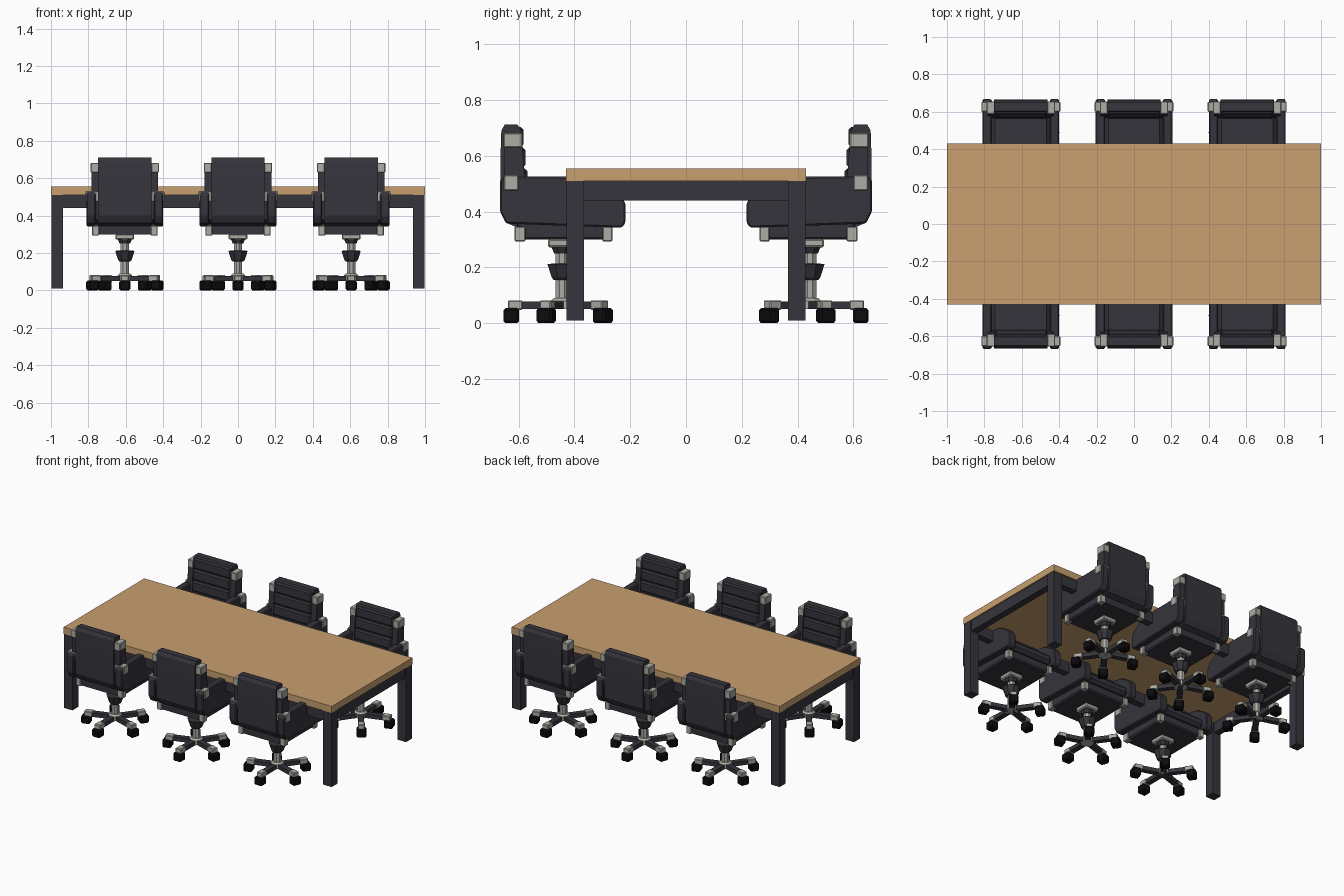
import bpy, bmesh, math
from mathutils import Matrix, Vector

if "Cube" in bpy.data.objects:
    bpy.data.objects.remove(bpy.data.objects["Cube"])


def mat(name, r, g, b):
    m = bpy.data.materials.new(name)
    m.diffuse_color = (r, g, b, 1)
    m.use_nodes = True
    m.node_tree.nodes["Principled BSDF"].inputs["Base Color"].default_value = m.diffuse_color
    return m


WOOD = mat("warm wood", 0.58, 0.35, 0.16)
DARK = mat("dark slate", 0.036, 0.035, 0.045)
METAL = mat("light metal", 0.42, 0.42, 0.38)
BLACK = mat("caster black", 0.004, 0.004, 0.005)


def finish(bm, name, m, bevel=0.0):
    if bevel:
        bmesh.ops.bevel(bm, geom=bm.edges[:], offset=bevel, segments=1, affect='EDGES')
    bmesh.ops.recalc_face_normals(bm, faces=bm.faces[:])
    me = bpy.data.meshes.new(name)
    bm.to_mesh(me)
    bm.free()
    me.materials.append(m)
    ob = bpy.data.objects.new(name, me)
    bpy.context.collection.objects.link(ob)
    return ob


def add_box(bm, x, y, z, turn=None):
    vs = bmesh.ops.create_cube(bm, size=1)["verts"]
    for v in vs:
        v.co = Vector((x[0] + (v.co.x + .5) * (x[1] - x[0]),
                       y[0] + (v.co.y + .5) * (y[1] - y[0]),
                       z[0] + (v.co.z + .5) * (z[1] - z[0])))
        if turn:
            v.co = turn @ v.co


def boxes(name, m, specs, bevel=0.0, mirror=False, turns=(None,)):
    bm = bmesh.new()
    for x, y, z in specs:
        for t in turns:
            add_box(bm, x, y, z, t)
            if mirror:
                add_box(bm, (-x[1], -x[0]), y, z, t)
    return finish(bm, name, m, bevel)


def profile(name, m, pts, spans, bevel=0.0):
    """Extrude a (y, z) outline over each x span."""
    bm = bmesh.new()
    for x0, x1 in spans:
        f = bm.faces.new([bm.verts.new((x0, y, z)) for y, z in pts])
        r = bmesh.ops.extrude_face_region(bm, geom=[f])
        for v in r["geom"]:
            if isinstance(v, bmesh.types.BMVert):
                v.co.x = x1
    return finish(bm, name, m, bevel)


def lathe(name, m, pts, n=8):
    bm = bmesh.new()
    rings = [[bm.verts.new((r * math.cos(math.tau * (i + .5) / n), r * math.sin(math.tau * (i + .5) / n), z))
              for i in range(n)] for r, z in pts]
    for a, b in zip(rings, rings[1:]):
        for i in range(n):
            bm.faces.new((a[i], a[(i + 1) % n], b[(i + 1) % n], b[i]))
    bm.faces.new(rings[0])
    bm.faces.new(rings[-1])
    return finish(bm, name, m)


# Table
boxes("table_top", WOOD, [((-1, 1), (-.43, .43), (.51, .555))])
boxes("table_legs", DARK, [((.935, .998), (.365, .428), (.01, .51)),
                           ((.935, .998), (-.428, -.365), (.01, .51))], mirror=True)
boxes("table_side_aprons", DARK, [((-.935, .935), (.375, .42), (.44, .51)),
                                  ((-.935, .935), (-.42, -.375), (.44, .51))])
boxes("table_end_aprons", DARK, [((.945, .99), (-.365, .365), (.44, .51))], mirror=True)

# Chair, facing +y with its column on the origin
parts = []
parts.append(profile("backrest", DARK, [
    (-.205, .712), (-.217, .69), (-.22, .60), (-.22, .40), (-.20, .36), (-.165, .345), (-.165, .30),
    (-.11, .30), (-.125, .42), (-.15, .55), (-.15, .70), (-.16, .712)], [(-.143, .143)]))
# padded ribs on the sitting side of the back
parts.append(boxes("back_cushions", DARK, [
    ((-.14, .14), (-.18, -.138 + .007 * (3 - i)), (.41 + i * .074, .481 + i * .074)) for i in range(4)], .009))
parts.append(profile("back_side_frames", DARK, [
    (-.205, .67), (-.205, .38), (-.15, .35), (-.12, .38), (-.145, .67)], [(-.178, -.14), (.14, .178)]))
parts.append(boxes("seat_base", DARK, [((-.165, .165), (-.16, .175), (.30, .365))], .008))
parts.append(boxes("seat_cushion", DARK, [((-.155, .155), (-.14, .205), (.35, .415))], .018))
# armrests
parts.append(profile("armrests", DARK, [
    (-.222, .515), (-.222, .40), (-.20, .357), (.215, .342), (.228, .36), (.228, .43),
    (.205, .465), (.14, .505), (.05, .525), (-.20, .527)], [(-.205, -.155), (.155, .205)], .006))
# metal clips on back, arms and seat corners
parts.append(boxes("metal_clips", METAL, [
    ((.14, .183), (-.21, -.142), (.63, .682)),
    ((.14, .211), (-.208, -.155), (.475, .531)),
    ((.138, .175), (-.17, -.13), (.293, .347)),
    ((.138, .175), (.145, .182), (.293, .347))], .004, mirror=True))
# column
parts.append(boxes("seat_mount", METAL, [((-.05, .05), (-.05, .05), (.272, .302))], .006))
parts.append(lathe("column_tube", METAL, [(.024, .06), (.024, .29)]))
parts.append(lathe("column_collar", DARK, [(.032, .155), (.04, .165), (.056, .212), (.03, .214)]))
parts.append(lathe("column_neck", DARK, [(.03, .25), (.042, .276)]))
parts.append(lathe("base_hub", METAL, [(.042, .05), (.042, .08), (.032, .09)]))
# five-star base with casters
turns = [Matrix.Rotation(math.tau * i / 5, 3, 'Z') for i in range(5)]
parts.append(boxes("base_spokes", DARK, [((-.018, .018), (-.15, 0), (.05, .077))], turns=turns))
parts.append(boxes("spoke_tips", METAL, [((-.021, .021), (-.193, -.14), (.048, .082))], .004, turns=turns))
parts.append(boxes("casters", BLACK, [((-.03, .03), (-.21, -.153), (0, .054))], .008, turns=turns))

# Six chairs, three on each long side
for i in range(6):
    place = Matrix.Translation(((i % 3 - 1) * .605, -.445 if i < 3 else .445, 0))
    if i > 2:
        place = place @ Matrix.Rotation(math.pi, 4, 'Z')
    for p in parts:
        ob = p if i == 0 else p.copy()
        if i:
            bpy.context.collection.objects.link(ob)
        ob.matrix_world = place
